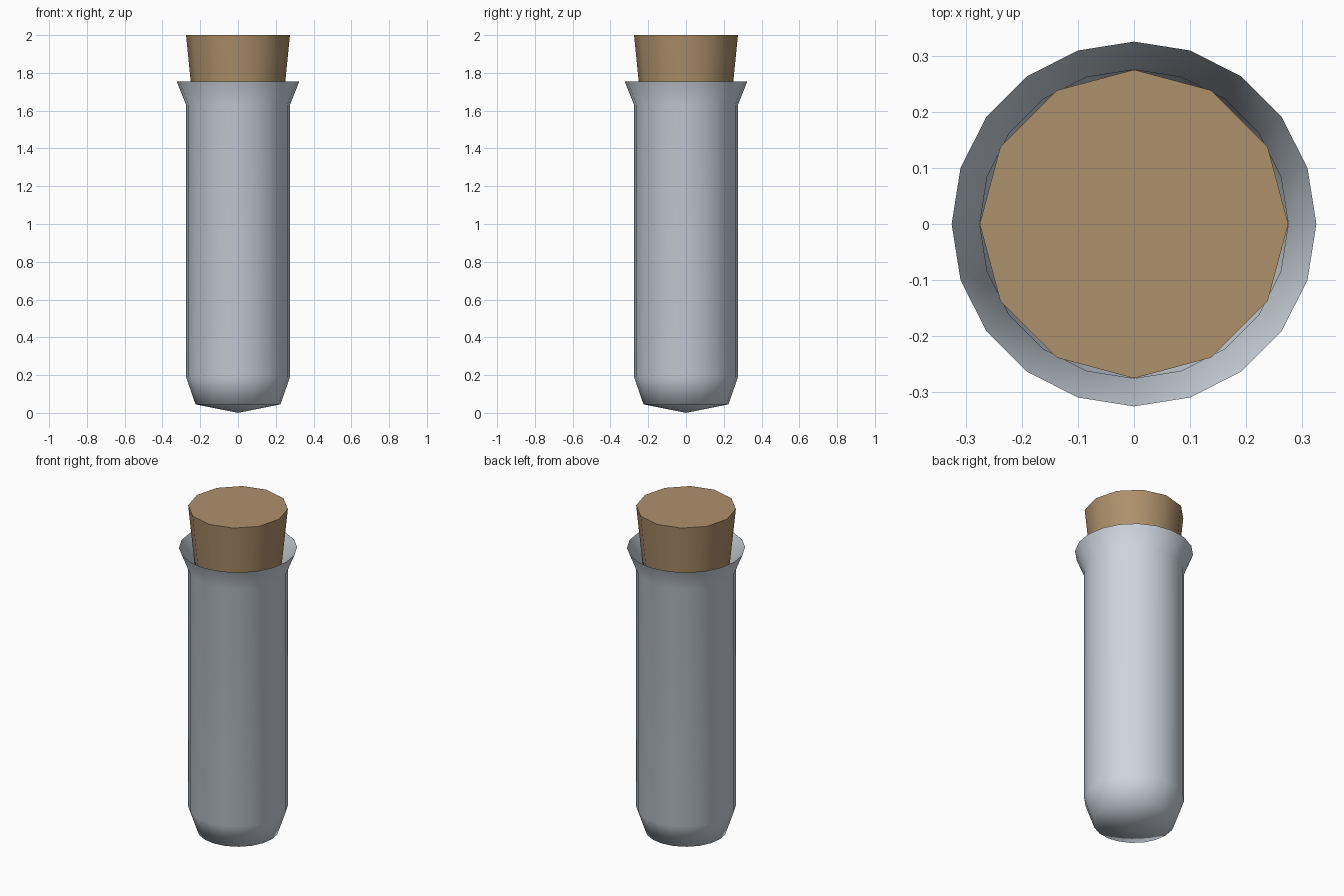
import bpy, bmesh
from math import cos, sin, tau, radians

if "Cube" in bpy.data.objects:
    bpy.data.objects.remove(bpy.data.objects["Cube"])


def material(name, rgb):
    mat = bpy.data.materials.new(name)
    mat.use_nodes = True
    color = (*rgb, 1)
    mat.diffuse_color = color
    mat.node_tree.nodes["Principled BSDF"].inputs["Base Color"].default_value = color
    return mat


def lathe(name, profile, sides, mat, cap_top=False, cap_bottom=False, tip=None, angle=180):
    """Turn (radius, height) pairs around z, with optional caps or a bottom tip."""
    bm = bmesh.new()
    rings = [[bm.verts.new((r * cos(tau * i / sides), r * sin(tau * i / sides), z))
              for i in range(sides)] for r, z in profile]
    for low, high in zip(rings, rings[1:]):
        for i in range(sides):
            j = (i + 1) % sides
            bm.faces.new((low[i], low[j], high[j], high[i]))
    if tip is not None:
        point = bm.verts.new((0, 0, tip))
        for i in range(sides):
            bm.faces.new((point, rings[0][(i + 1) % sides], rings[0][i]))
    if cap_bottom:
        bm.faces.new(rings[0][::-1])
    if cap_top:
        bm.faces.new(rings[-1])
    mesh = bpy.data.meshes.new(name)
    bm.to_mesh(mesh)
    bm.free()
    mesh.materials.append(mat)
    obj = bpy.data.objects.new(name, mesh)
    bpy.context.collection.objects.link(obj)
    bpy.ops.object.select_all(action='DESELECT')
    obj.select_set(True)
    bpy.context.view_layer.objects.active = obj
    bpy.ops.object.shade_smooth_by_angle(angle=radians(angle))
    return obj


glass = material("pale grey glass", (0.62, 0.68, 0.74))
cork = material("cork brown", (0.42, 0.28, 0.145))

# Open tube with a flared lip and a shallow pointed base
lathe("glass_tube", [(0.225, 0.045), (0.275, 0.19), (0.275, 1.63), (0.325, 1.755)],
      20, glass, tip=0.0)

# Tapered stopper pushed into the mouth
lathe("cork_stopper", [(0.225, 1.5), (0.275, 2.0)], 12, cork,
      cap_top=True, cap_bottom=True, angle=40)
